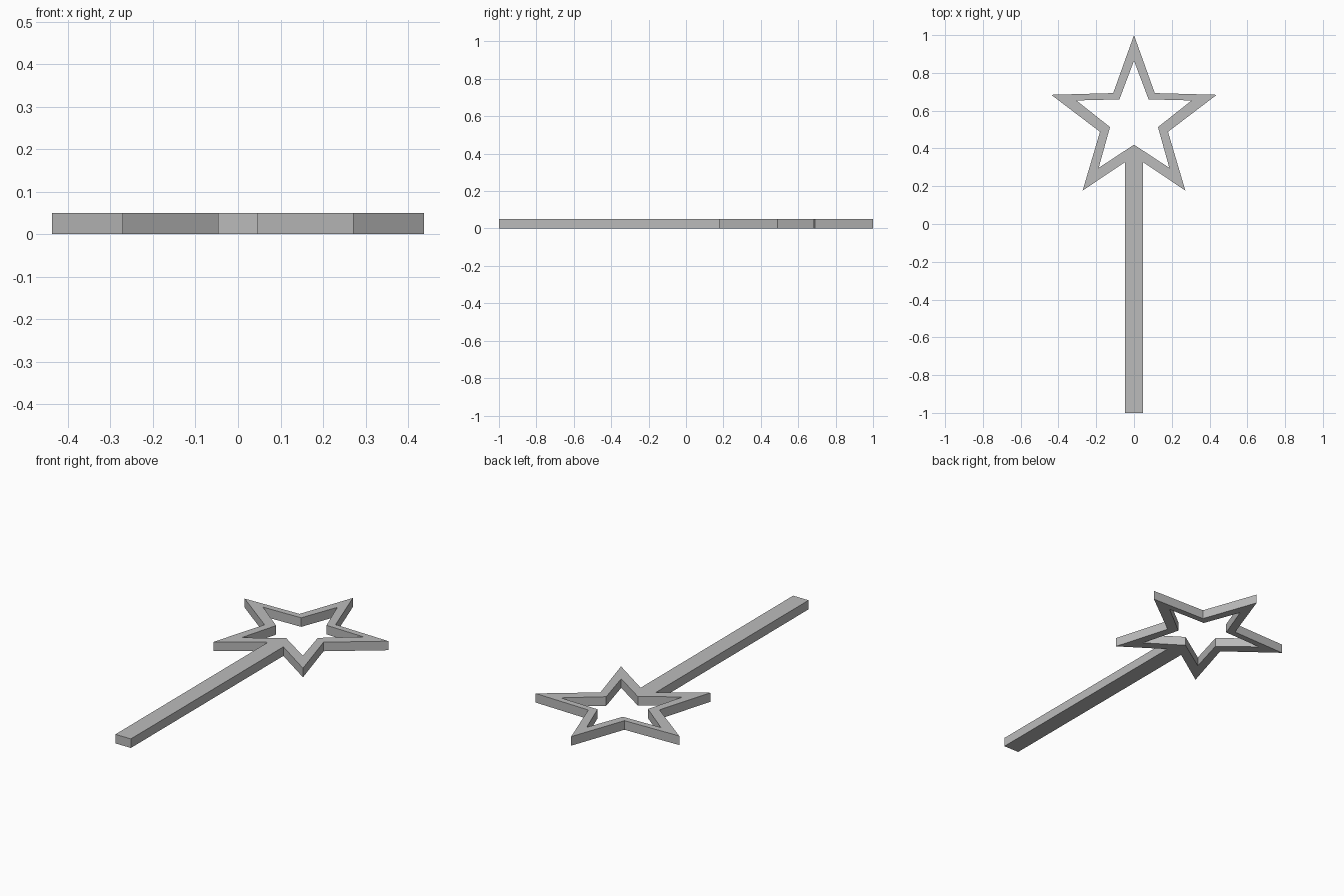
import bpy

cube = bpy.data.objects.get("Cube")
if cube:
    bpy.data.objects.remove(cube, do_unlink=True)

THICK = 0.05

grey = bpy.data.materials.new("plain grey")
grey.use_nodes = True
colour = (0.5, 0.5, 0.5, 1)
grey.diffuse_color = colour
grey.node_tree.nodes["Principled BSDF"].inputs["Base Color"].default_value = colour


def mirrored(half):
    """Close a right-hand outline by mirroring it across x = 0."""
    return half + [(-x, y) for x, y in reversed(half) if x > 0]


def add_outline(curve, points):
    spline = curve.splines.new("POLY")
    spline.points.add(len(points) - 1)
    for point, (x, y) in zip(spline.points, points):
        point.co = (x, y, 0, 1)
    spline.use_cyclic_u = True


# Outer edge of the star, running into the straight handle
outer = mirrored([(0, 1), (0.11, 0.693), (0.438, 0.684), (0.18, 0.488),
                  (0.272, 0.177), (0.047, 0.328), (0.047, -1)])
# Star-shaped opening
opening = mirrored([(0, 0.865), (0.077, 0.66), (0.305, 0.654),
                    (0.127, 0.513), (0.187, 0.297), (0, 0.42)])

# Flat wand: filled outline with thickness
curve = bpy.data.curves.new("star_wand", "CURVE")
curve.dimensions = "2D"
curve.fill_mode = "BOTH"
curve.extrude = THICK / 2
add_outline(curve, outer)
add_outline(curve, opening)
curve.materials.append(grey)
wand = bpy.data.objects.new("star_wand", curve)
wand.location.z = THICK / 2
bpy.context.collection.objects.link(wand)

# Turn it into a flat-shaded mesh
bpy.ops.object.select_all(action="DESELECT")
wand.select_set(True)
bpy.context.view_layer.objects.active = wand
bpy.ops.object.convert(target="MESH")
bpy.ops.object.shade_flat()
